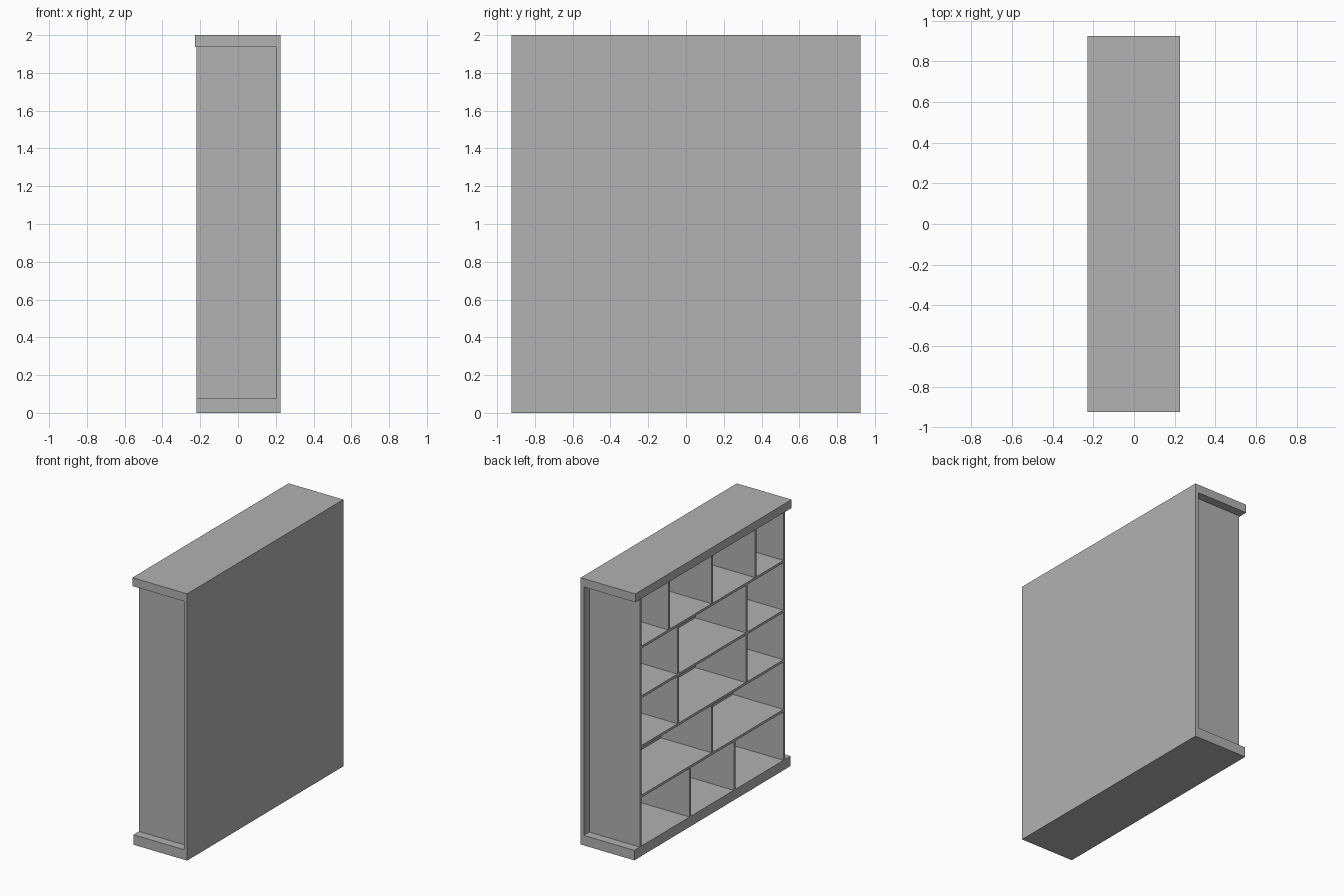
import bpy

if "Cube" in bpy.data.objects:
    bpy.data.objects.remove(bpy.data.objects["Cube"], do_unlink=True)

GREY = (0.445, 0.445, 0.445, 1)
mat = bpy.data.materials.new("plain grey")
mat.use_nodes = True
mat.diffuse_color = GREY
mat.node_tree.nodes["Principled BSDF"].inputs["Base Color"].default_value = GREY


def board(name, x, y, z):
    """Box spanning the (low, high) ranges on each axis."""
    bpy.ops.mesh.primitive_cube_add(size=1)
    ob = bpy.context.object
    ob.name = name
    ob.location = [(a + b) / 2 for a, b in (x, y, z)]
    ob.scale = [b - a for a, b in (x, y, z)]
    bpy.ops.object.transform_apply(location=True, rotation=False, scale=True)
    ob.data.materials.append(mat)
    return ob


HALF = 0.925              # half length of the slabs and back panel
SIDE = 0.86               # outer face of the side panels
T = 0.018                 # thickness of the thin boards
FRONT, BACK = -0.219, 0.2
LOW, HIGH = 0.075, 1.937  # inner height
FULL = (-HALF, HALF)

# Outer shell
board("back_panel", (BACK, 0.226), FULL, (0, 2))
board("top_slab", (-0.228, BACK), FULL, (HIGH, 2))
board("base_slab", (FRONT, BACK), FULL, (0, LOW))
for s, name in ((1, "back_side_panel"), (-1, "front_side_panel")):
    board(name, (FRONT, BACK), sorted((s * SIDE, s * (SIDE - T))), (LOW, HIGH))

# Evenly spaced shelves, with upright dividers in each row from the bottom up
rows = [(-0.262, 0.262), (0,), (-0.405, 0.405), (-0.405, 0.405), (-0.513, 0, 0.513)]
step = (HIGH - LOW) / len(rows)
inner = SIDE - T
for i, dividers in enumerate(rows):
    floor = LOW + i * step
    if i:
        board(f"shelf_{i}", (FRONT, BACK), (-inner, inner), (floor - T / 2, floor + T / 2))
    bottom = floor + (T / 2 if i else 0)
    top = floor + step - (T / 2 if i < len(rows) - 1 else 0)
    for j, y in enumerate(dividers):
        board(f"divider_{i + 1}_{j + 1}", (FRONT, BACK), (y - T / 2, y + T / 2), (bottom, top))
